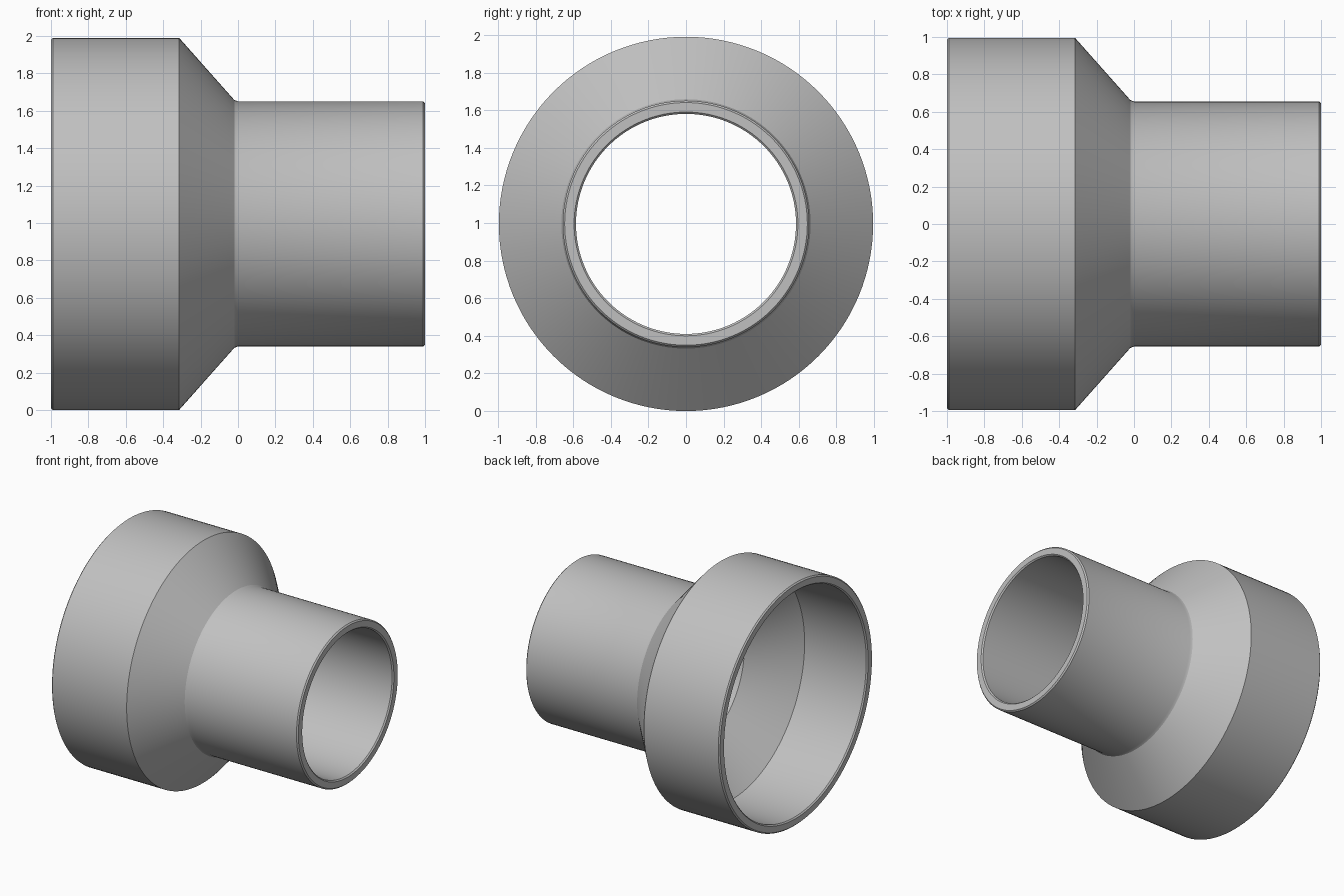
import bpy
import bmesh
from math import pi, radians
from mathutils import Matrix, Vector

cube = bpy.data.objects.get("Cube")
if cube:
    bpy.data.objects.remove(cube, do_unlink=True)

# Single grey plastic colour
grey = bpy.data.materials.new("grey")
grey.use_nodes = True
colour = (0.53, 0.53, 0.53, 1)
grey.diffuse_color = colour
grey.node_tree.nodes["Principled BSDF"].inputs["Base Color"].default_value = colour

R_BIG, R_SMALL, WALL, EASE = 0.995, 0.655, 0.07, 0.01
SEGMENTS = 128

# Closed wall section as (x, radius): outside left to right, then back along the bore
section = [
    (-1, R_BIG - EASE), (-1 + EASE, R_BIG),
    (-0.315, R_BIG), (-0.02, R_SMALL + 0.008), (0, R_SMALL),
    (1 - EASE, R_SMALL), (1, R_SMALL - EASE),
    (1, R_SMALL - WALL + EASE), (1 - EASE, R_SMALL - WALL),
    (-0.12, R_SMALL - WALL), (-0.43, R_BIG - WALL),
    (-1 + EASE, R_BIG - WALL), (-1, R_BIG - WALL + EASE),
]

# Revolve the section around the x axis
bm = bmesh.new()
verts = [bm.verts.new((x, 0, r)) for x, r in section]
edges = [bm.edges.new((a, b)) for a, b in zip(verts, verts[1:] + verts[:1])]
bmesh.ops.spin(bm, geom=verts + edges, cent=(0, 0, 0), axis=(1, 0, 0),
               angle=2 * pi, steps=SEGMENTS, use_merge=True)
bmesh.ops.remove_doubles(bm, verts=bm.verts[:], dist=0.0001)
bmesh.ops.recalc_face_normals(bm, faces=bm.faces[:])
bmesh.ops.transform(bm, matrix=Matrix.Translation(Vector((0, 0, R_BIG))), verts=bm.verts[:])

mesh = bpy.data.meshes.new("pipe_reducer")
bm.to_mesh(mesh)
bm.free()
mesh.materials.append(grey)

reducer = bpy.data.objects.new("pipe_reducer", mesh)
bpy.context.collection.objects.link(reducer)
bpy.ops.object.select_all(action="DESELECT")
reducer.select_set(True)
bpy.context.view_layer.objects.active = reducer
bpy.ops.object.shade_smooth_by_angle(angle=radians(25))
